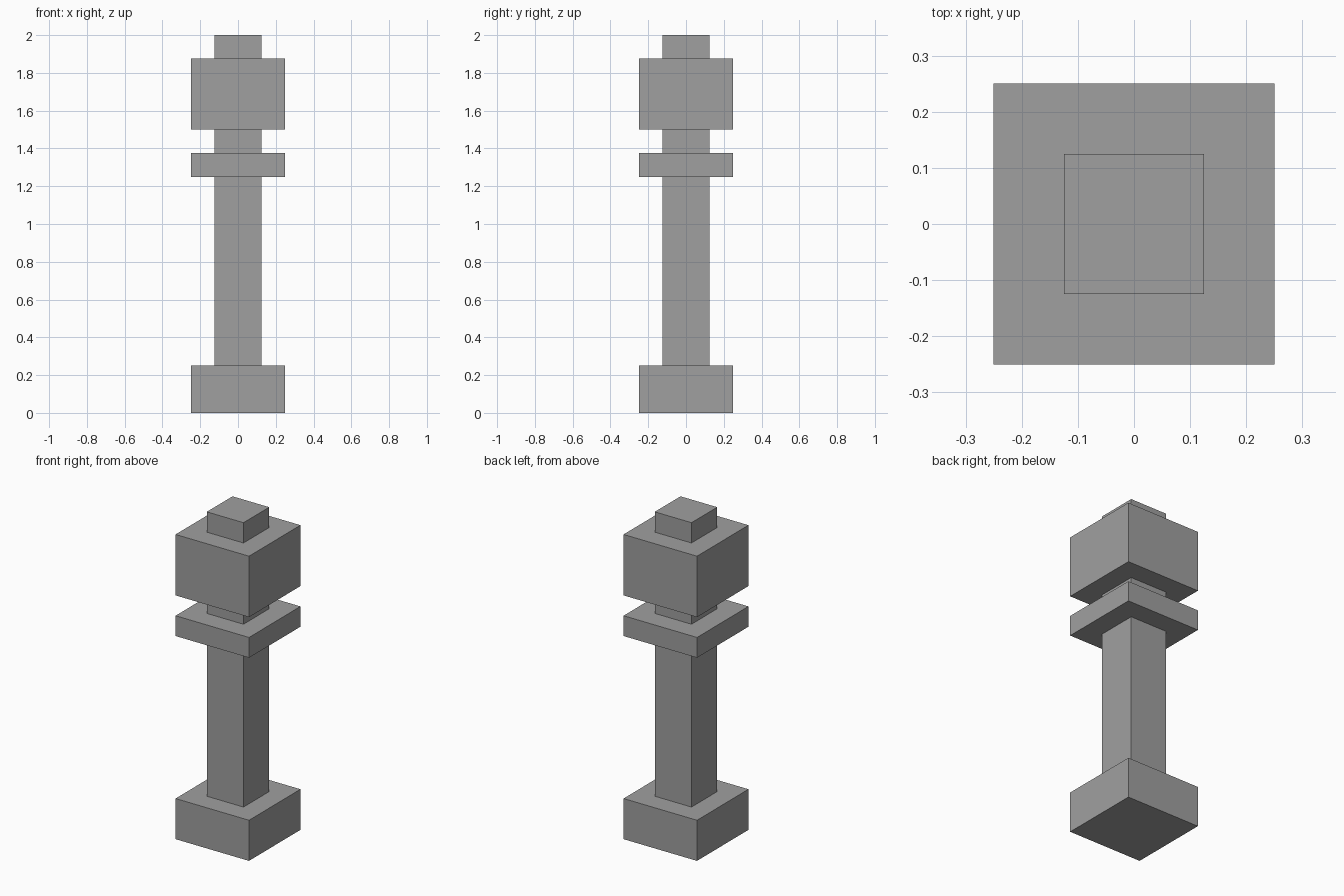
import bpy

cube = bpy.data.objects.get("Cube")
if cube:
    bpy.data.objects.remove(cube, do_unlink=True)

# Single stone colour
stone = bpy.data.materials.new("grey_stone")
stone.use_nodes = True
colour = (0.35, 0.35, 0.35, 1)
stone.diffuse_color = colour
bsdf = stone.node_tree.nodes["Principled BSDF"]
bsdf.inputs["Base Color"].default_value = colour
bsdf.inputs["Roughness"].default_value = 0.9


def block(name, width, bottom, top):
    """Square block centred on the post's axis."""
    bpy.ops.mesh.primitive_cube_add(size=1, location=(0, 0, (bottom + top) / 2))
    obj = bpy.context.object
    obj.name = name
    obj.scale = (width, width, top - bottom)
    bpy.ops.object.transform_apply(location=False, rotation=False, scale=True)
    obj.data.materials.append(stone)
    return obj


WIDE, NARROW = 0.5, 0.25

# Post from the ground up
block("base", WIDE, 0, 0.25)
block("shaft", NARROW, 0.25, 1.25)
block("collar", WIDE, 1.25, 1.375)
block("neck", NARROW, 1.375, 1.5)
block("head", WIDE, 1.5, 1.875)
block("cap", NARROW, 1.875, 2)
